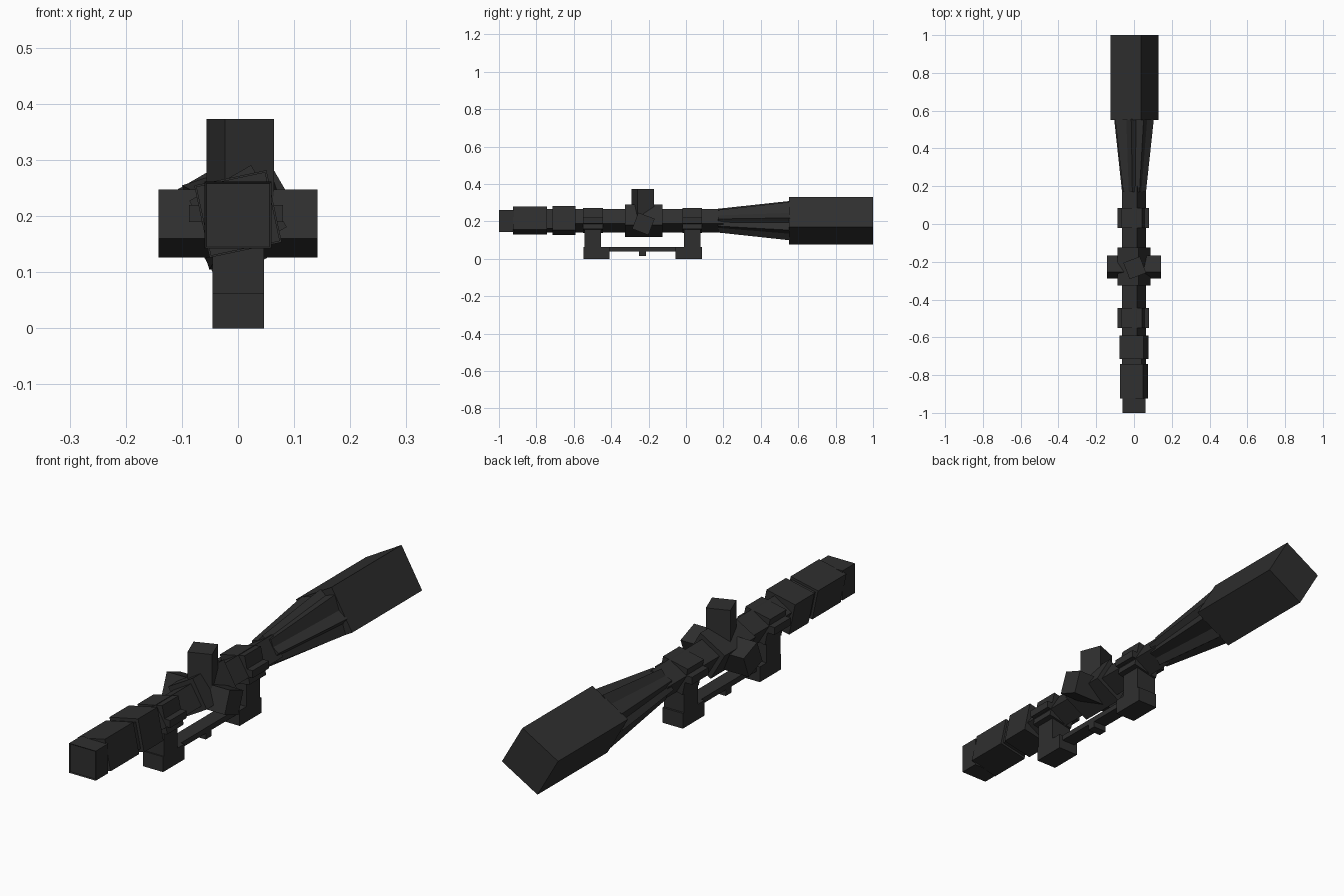
import bpy, bmesh, math

if "Cube" in bpy.data.objects:
    bpy.data.objects.remove(bpy.data.objects["Cube"])

black = bpy.data.materials.new("matte black")
black.diffuse_color = (0.028, 0.028, 0.028, 1)
black.use_nodes = True
black.node_tree.nodes["Principled BSDF"].inputs["Base Color"].default_value = black.diffuse_color
CZ = 0.204  # height of the optical axis


def finish(bm, name):
    bmesh.ops.recalc_face_normals(bm, faces=bm.faces)
    me = bpy.data.meshes.new(name)
    bm.to_mesh(me)
    bm.free()
    me.materials.append(black)
    ob = bpy.data.objects.new(name, me)
    bpy.context.collection.objects.link(ob)
    return ob


def prism(name, axis, c, a, b, r, deg, r2=None, inset=0):
    """Four-sided bar along an axis; c = centre in the other two axes, deg = corner angle."""
    bm = bmesh.new()
    rings = []
    for pos, rad in ((a, r), (b, r2 or r)):
        ring = []
        for i in range(4):
            t = math.radians(deg + 90 * i)
            p = [c[0] + rad * math.cos(t), c[1] + rad * math.sin(t)]
            p.insert("xyz".index(axis), pos)
            ring.append(bm.verts.new(p))
        rings.append(ring)
    for i in range(4):
        j = (i + 1) % 4
        bm.faces.new((rings[0][i], rings[0][j], rings[1][j], rings[1][i]))
    front = bm.faces.new(rings[0])
    bm.faces.new(rings[1])
    bmesh.ops.recalc_face_normals(bm, faces=bm.faces)
    if inset:
        bmesh.ops.inset_individual(bm, faces=[front], thickness=inset, depth=-0.004)
    return finish(bm, name)


def box(name, x, y, z):
    bm = bmesh.new()
    bmesh.ops.create_cube(bm, size=1)
    for v in bm.verts:
        for k, (lo, hi) in enumerate((x, y, z)):
            v.co[k] = lo if v.co[k] < 0 else hi
    return finish(bm, name)


# Optical tube, eyepiece and objective along y
axis = (0, CZ)
prism("main_tube", "y", axis, -0.6, 0.2, 0.065, -14)
prism("eyepiece_rim", "y", (0, 0.202), -1.0, -0.92, 0.085, 45, inset=0.005)
prism("eyepiece_body", "y", axis, -0.925, -0.742, 0.089, 57)
prism("eyepiece_neck", "y", axis, -0.745, -0.715, 0.075, 57)
prism("zoom_ring", "y", axis, -0.715, -0.59, 0.093, 57)
prism("turret_saddle", "y", axis, -0.325, -0.125, 0.09, -15)
prism("objective_bell", "y", (0.002, CZ), 0.55, 1.0, 0.131, -15)
prism("bell_taper_a", "y", axis, 0.17, 0.555, 0.064, 8, 0.106)
prism("bell_taper_b", "y", axis, 0.17, 0.555, 0.064, -27, 0.112)

# Adjustment turrets
prism("top_turret", "z", (0.004, -0.232), 0.2, 0.373, 0.066, -24)
prism("side_turrets", "x", (-0.228, 0.187), -0.142, 0.142, 0.066, 24)

# Mount: two clamps on feet, joined by a rail
for n, y0, foot in (("rear", -0.55, (-0.547, -0.41)), ("front", -0.02, (-0.055, 0.085))):
    yc = y0 + 0.0525
    prism(n + "_ring", "y", axis, y0, y0 + 0.105, 0.08, 57)
    box(n + "_clamp_bar", (-0.087, 0.08), (y0, y0 + 0.105), (0.19, 0.22))
    box(n + "_post", (-0.045, 0.046), (yc - 0.044, yc + 0.044), (0.05, 0.19))
    box(n + "_foot", (-0.045, 0.046), foot, (0, 0.062))
box("mount_rail", (-0.03, 0.03), (-0.42, -0.05), (0.04, 0.062))
box("recoil_lug", (-0.03, 0.03), (-0.25, -0.213), (0.015, 0.045))
